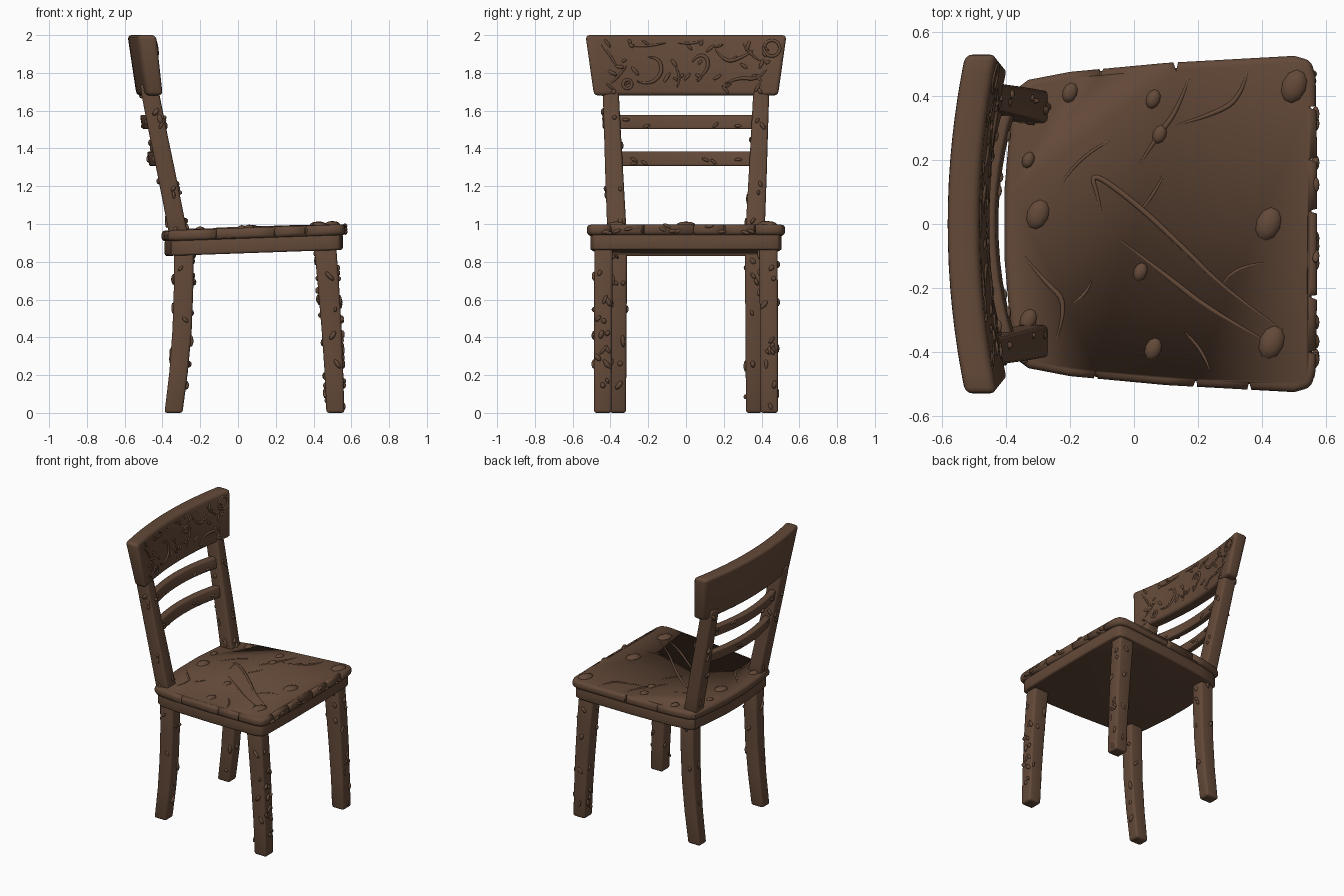
import bpy, bmesh, math, random
from mathutils import Vector, Matrix

if "Cube" in bpy.data.objects:
    bpy.data.objects.remove(bpy.data.objects["Cube"])

random.seed(7)
wood = bpy.data.materials.new("dark brown wood")
wood.diffuse_color = (0.125, 0.067, 0.040, 1)
wood.use_nodes = True
wood.node_tree.nodes["Principled BSDF"].inputs["Base Color"].default_value = wood.diffuse_color


def finish(name, bm):
    bmesh.ops.recalc_face_normals(bm, faces=bm.faces[:])
    for f in bm.faces:
        f.smooth = True
    me = bpy.data.meshes.new(name)
    bm.to_mesh(me)
    bm.free()
    me.set_sharp_from_angle(angle=math.radians(42))
    me.materials.append(wood)
    ob = bpy.data.objects.new(name, me)
    bpy.context.collection.objects.link(ob)
    return ob


def loft(name, rings, bevel):
    """Skin matching rings, cap the ends and round the hard edges."""
    bm = bmesh.new()
    vs = [[bm.verts.new(p) for p in r] for r in rings]
    n = len(rings[0])
    for a, b in zip(vs, vs[1:]):
        for i in range(n):
            bm.faces.new((a[i], a[(i + 1) % n], b[(i + 1) % n], b[i]))
    bm.faces.new(vs[0][::-1])
    bm.faces.new(vs[-1])
    bmesh.ops.recalc_face_normals(bm, faces=bm.faces[:])
    hard = [e for e in bm.edges if e.calc_face_angle(0) > 0.95]
    bmesh.ops.bevel(bm, geom=hard, offset=bevel, segments=3, profile=0.5, affect='EDGES', clamp_overlap=True)
    return finish(name, bm)


def bumps(name, items):
    """Flattened knots and chips: (position, normal, tangent, length, width, height)."""
    bm = bmesh.new()
    for p, n, t, l, w, h in items:
        n = Vector(n).normalized()
        t = Vector(t)
        t = (t - n * t.dot(n)).normalized()
        rot = Matrix((t, n.cross(t), n)).transposed().to_4x4()
        m = Matrix.Translation(p) @ rot @ Matrix.Diagonal((l, w, h, 1))
        bmesh.ops.create_uvsphere(bm, u_segments=10, v_segments=6, radius=1, matrix=m)
    return finish(name, bm)


def ridges(name, paths, depth, closed=False):
    """Tapered root-like ridges half sunk in the surface."""
    cu = bpy.data.curves.new(name, 'CURVE')
    cu.dimensions = '3D'
    cu.bevel_depth = depth
    cu.bevel_resolution = 1
    cu.resolution_u = 5
    for pts in paths:
        sp = cu.splines.new('NURBS')
        sp.points.add(len(pts) - 1)
        for i, p in enumerate(pts):
            sp.points[i].co = (*p, 1)
            sp.points[i].radius = 1 if closed else 0.3 + math.sin(math.pi * i / (len(pts) - 1))
        sp.order_u = 3
        sp.use_endpoint_u = not closed
        sp.use_cyclic_u = closed
    cu.materials.append(wood)
    ob = bpy.data.objects.new(name, cu)
    bpy.context.collection.objects.link(ob)


# seat and apron: tilted rounded trapezoid slabs
HALF = [(.572, .20), (.567, .46), (.553, .51), (.50, .525), (.1, .503), (-.2, .475),
        (-.33, .45), (-.37, .42), (-.388, .3), (-.405, .1)]


def slab(name, z0, z1, s, bevel):
    pts = HALF + [(x, -y) for x, y in HALF[::-1]]
    out = [(0.085 + (x - 0.085) * s, y * s) for x, y in pts]
    return loft(name, [[(x, y, z + 0.035 * (x + 0.4)) for x, y in out] for z in (z0, z1)], bevel)


def seat_z(x):
    return 0.965 + 0.035 * (x + 0.4)


seat = slab("seat", 0.908, 0.965, 1.0, 0.02)
slab("apron", 0.83, 0.915, 0.965, 0.012)

# cracks cut into the seat rim
bm = bmesh.new()
for x, y, a in [(-.12, -.49, 0), (.19, -.515, 0), (.13, .51, 0), (-.1, .495, 0), (.36, -.525, 0),
                (.575, .2, 1), (.575, -.23, 1), (.575, -.4, 1), (.575, .36, 1), (.575, .04, 1)]:
    m = Matrix.Translation((x, y, .985)) @ Matrix.Rotation(a * math.pi / 2 + random.uniform(-.2, .2), 4, 'Z')
    m = m @ Matrix.Diagonal((.012, .045, .12, 1)) @ Matrix.Rotation(math.pi / 4, 4, 'Z')
    bmesh.ops.create_cube(bm, size=1, matrix=m)
cutter = finish("crack_cutter", bm)
cutter.hide_render = True
cutter.display_type = 'WIRE'
mod = seat.modifiers.new("cracks", 'BOOLEAN')
mod.operation = 'DIFFERENCE'
mod.object = cutter

# seat roots and knots
paths = [[(-.1, .02), (-.11, .08), (-.14, .17), (0, .07), (.15, -.07), (.3, -.22), (.52, -.37)],
         [(-.07, -.03), (.1, -.16), (.25, -.28), (.45, -.385)],
         [(0, .16), (.07, .27), (.14, .36), (.18, .48)], [(.1, .3), (.25, .34), (.34, .4), (.36, .5)],
         [(-.05, .27), (-.18, .22), (-.24, .1)], [(-.36, -.08), (-.28, -.18), (-.2, -.25), (-.25, -.38)],
         [(-.2, -.25), (-.15, -.23), (-.13, -.17)], [(0, .02), (.06, .08), (.1, .17)],
         [(.27, -.2), (.3, -.13), (.42, -.12)], [(.15, -.33), (.22, -.39), (.24, -.47)]]
ridges("seat_roots", [[(x, y, seat_z(x) - .003) for x, y in p] for p in paths], 0.008)
knots = [(-.2, .41, .027), (-.3, .03, .04), (.42, 0, .045), (.02, -.15, .025), (.06, -.39, .03),
         (-.33, .2, .022), (.06, .39, .026), (.5, .43, .045), (.43, -.37, .045), (-.33, -.3, .03), (.08, .28, .025)]
items = [((x, y, seat_z(x)), (0, 0, 1), (.4, 1, 0), r * 1.2, r * .85, .008 + r * .25) for x, y, r in knots]
for i in range(12):
    y = random.uniform(-.48, .48)
    items.append(((.567, y, random.uniform(.95, .99)), (1, 0, 0), (0, 1, random.uniform(-.6, .6)), .025, .01, .012))
bumps("seat_knots", items)


# legs and posts: stacked sections (x0, x1, y0, y1, z), mirrored in y
def limb(name, secs, bevel, count):
    for side, s in (("left", 1), ("right", -1)):
        loft(f"{side}_{name}", [[(a, s * c, z), (b, s * c, z), (b, s * d, z), (a, s * d, z)]
                                for a, b, c, d, z in secs], bevel)
        chips = []
        for i in range(count):
            k = random.randrange(len(secs) - 1)
            u = random.uniform(.1, .9)
            a, b, c, d, z = [p + (q - p) * u for p, q in zip(secs[k], secs[k + 1])]
            f, v = random.choice((0, 0, 1, 2, 3)), random.uniform(.2, .8)
            x = (b, a, a + (b - a) * v, a + (b - a) * v)[f]
            y = (c + (d - c) * v, c + (d - c) * v, c, d)[f]
            n = ((1, 0, 0), (-1, 0, 0), (0, -s, 0), (0, s, 0))[f]
            t = (random.uniform(-1, 1), random.uniform(-1, 1), 1)
            l = random.uniform(.012, .034)
            chips.append(((x, s * y, z), n, t, l, random.uniform(.008, .014), random.uniform(.006, .016)))
        bumps(f"{side}_{name}_knots", chips)


limb("front_leg", [(.468, .563, .395, .487, 0), (.458, .557, .393, .487, .22), (.442, .548, .391, .487, .45),
                   (.422, .535, .39, .486, .68), (.403, .52, .388, .484, .88)], .014, 28)
limb("back_leg", [(-.389, -.294, .318, .402, 0), (-.363, -.265, .316, .404, .22), (-.347, -.245, .315, .406, .44),
                  (-.34, -.237, .313, .408, .65), (-.34, -.235, .312, .41, .87)], .014, 12)
limb("back_post", [(-.36, -.26, .313, .415, .92), (-.385, -.287, .32, .42, 1.05), (-.43, -.333, .333, .428, 1.28),
                   (-.473, -.377, .345, .434, 1.49), (-.51, -.415, .355, .44, 1.68), (-.518, -.43, .357, .44, 1.74)],
     .014, 20)

# bowed slats
for name, z, x, hy in (("lower_slat", 1.345, -.40, .35), ("upper_slat", 1.54, -.437, .36)):
    rings, chips = [], []
    for i in range(13):
        t = -1 + i / 6
        c = x - .052 * (1 - t * t)
        rings.append([(c + .03, hy * t, z - .038), (c + .018, hy * t, z + .038),
                      (c - .03, hy * t, z + .038), (c - .018, hy * t, z - .038)])
    loft(name, rings, .01)
    for i in range(9):
        t = random.uniform(-.9, .9)
        chips.append(((x - .052 * (1 - t * t) + random.choice((.024, .024, -.024)), hy * t, z + random.uniform(-.025, .025)),
                      (1, 0, 0), (0, 1, random.uniform(-1, 1)), .022, .009, .011))
    bumps(name + "_knots", chips)

# curved flared head board
rings = []
for i in range(17):
    t = -1 + i / 8
    q = -.055 * (1 - t * t)
    rings.append([(-.394 + q, .487 * t, 1.68), (-.43 + q, .532 * t, 2.0),
                  (-.53 + q, .532 * t, 2.0), (-.482 + q, .487 * t, 1.68)])
loft("head_board", rings, .022)


def head(y, z):
    s = (z - 1.68) / .32
    t = y / (.487 + .045 * s)
    return (-.396 - .036 * s - .055 * (1 - t * t), y, z)


# carved squiggles, ring knots and chips on the head board's front
paths = [[(-.27, 1.76), (-.2, 1.73), (-.12, 1.8), (-.15, 1.89), (-.21, 1.88)],
         [(.05, 1.76), (.11, 1.8), (.12, 1.88), (.06, 1.9), (.03, 1.85)],
         [(.15, 1.93), (.2, 1.86), (.28, 1.87), (.36, 1.92)], [(-.45, 1.95), (-.4, 1.9), (-.36, 1.82)],
         [(-.05, 1.96), (.03, 1.95), (.09, 1.97)], [(.2, 1.74), (.28, 1.78), (.38, 1.76), (.43, 1.82)],
         [(-.4, 1.74), (-.36, 1.78), (-.31, 1.84)], [(-.3, 1.95), (-.24, 1.93), (-.1, 1.96)],
         [(-.05, 1.72), (-.02, 1.78), (-.06, 1.84)], [(.3, 1.96), (.33, 1.9), (.4, 1.86)]]
ridges("head_board_carving", [[head(*p) for p in q] for q in paths], .009)
rings = [[head(cy + r * math.cos(k * .785), cz + r * math.sin(k * .785)) for k in range(8)]
         for cy, cz, r in ((.455, 1.93, .045), (-.31, 1.74, .025))]
ridges("head_board_ring_knots", rings, .009, True)
items = []
for i in range(36):
    p = head(random.uniform(-.44, .44), random.uniform(1.71, 1.97))
    items.append((p, (1, 0, .1), (0, random.uniform(-1, 1), random.uniform(-1, 1)),
                  random.uniform(.014, .035), random.uniform(.006, .011), .009))
bumps("head_board_chips", items)
